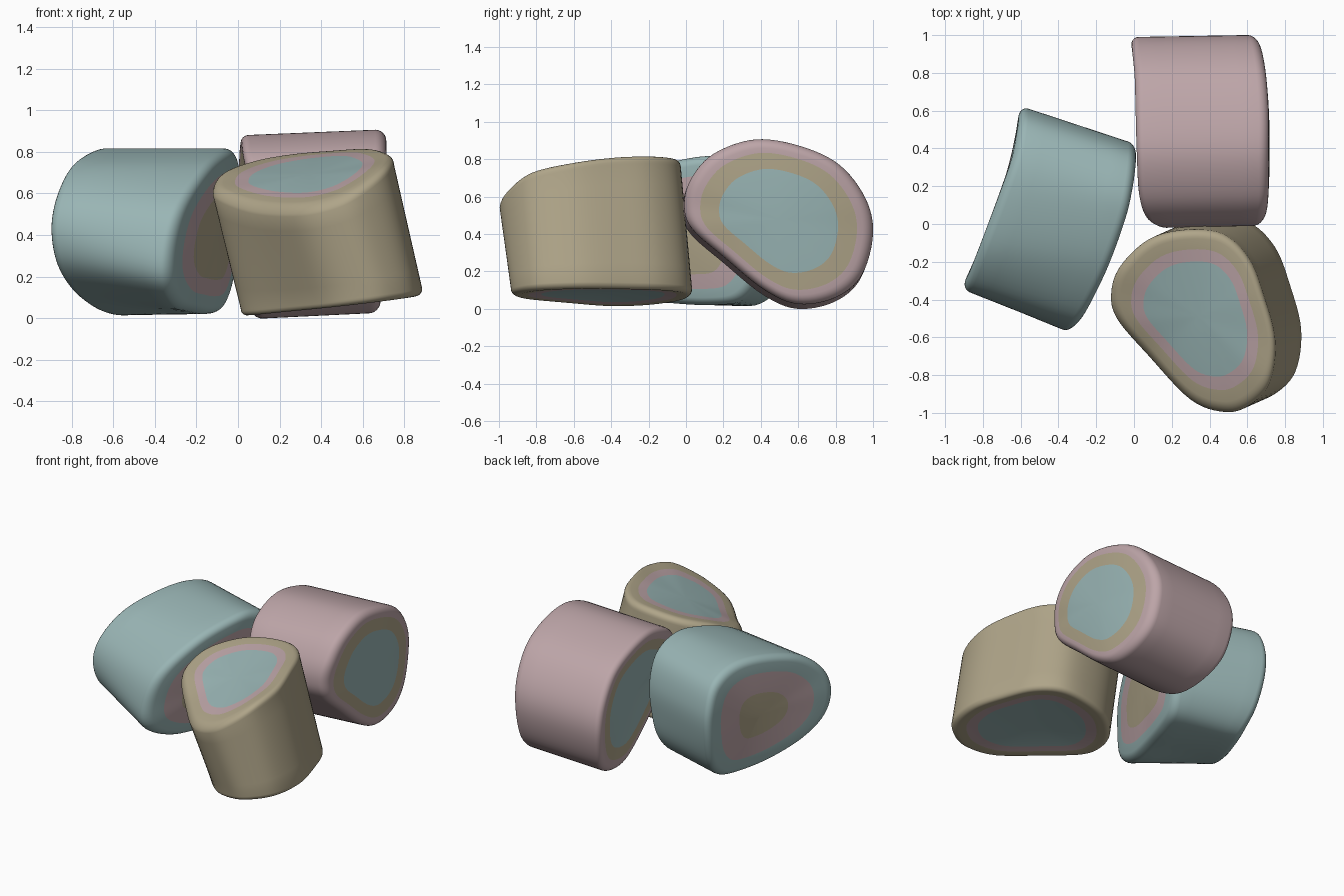
import bpy, bmesh, math
from mathutils import Vector

if "Cube" in bpy.data.objects:
    bpy.data.objects.remove(bpy.data.objects["Cube"])


def make_mat(name, rgb):
    m = bpy.data.materials.new(name)
    m.diffuse_color = (*rgb, 1)
    m.use_nodes = True
    m.node_tree.nodes["Principled BSDF"].inputs["Base Color"].default_value = m.diffuse_color
    return m


TEAL = make_mat("soft teal", (0.32, 0.462, 0.46))
PINK = make_mat("dusty pink", (0.507, 0.375, 0.39))
TAN = make_mat("warm tan", (0.43, 0.375, 0.25))


def smooth_loop(pts, steps=6):
    """Closed Catmull-Rom curve through the profile points."""
    p = [Vector(q) for q in pts]
    n, out = len(p), []
    for i in range(n):
        a, b, c, d = p[i - 1], p[i], p[(i + 1) % n], p[(i + 2) % n]
        for j in range(steps):
            t = j / steps
            out.append(0.5 * (2 * b + (c - a) * t + (2 * a - 5 * b + 4 * c - d) * t * t
                              + (3 * b - a - 3 * c + d) * t ** 3))
    return out


def fit_slopes(offsets):
    """Least-squares tilt of the lip."""
    xx = sum(o.x * o.x for o in offsets)
    yy = sum(o.y * o.y for o in offsets)
    xy = sum(o.x * o.y for o in offsets)
    xz = sum(o.x * o.z for o in offsets)
    yz = sum(o.y * o.z for o in offsets)
    det = xx * yy - xy * xy
    return (xz * yy - yz * xy) / det, (yz * xx - xz * xy) / det


def tilt(pts, h, su, sv, du=0, dv=0):
    """Shift a profile and put its lip on a sloping plane."""
    return [(p[0] + du, p[1] + dv, h + su * p[0] + sv * p[1]) for p in pts]


def lift(pts, heights):
    return [(p[0], p[1], h) for p, h in zip(pts, heights)]


def roll(name, frame, ends, mats):
    """Soft-edged roll. Each end: lip points (u, v, height), bulge, edge radius, ring limits."""
    axes = [Vector(a) for a in frame]
    bm = bmesh.new()
    lips = []
    for side, (pts, bulge, radius, limits) in zip((-1, 1), ends):
        prof = smooth_loop(pts)
        n = len(prof)
        mid = sum(prof, Vector((0, 0, 0))) / n
        su, sv = fit_slopes([q - mid for q in prof])
        # rounded lip, then concentric rings down to the middle
        rings = [(1 - radius / 0.45 * (1 - math.cos(a)), radius * (1 - math.sin(a)))
                 for a in (i * math.pi / 12 for i in range(7))]
        rings += [(k, 0) for k in sorted({*limits, 0.5, 0.25, 0.1}, reverse=True)]

        def place(q, k, drop):
            o = q - mid
            flat = su * o.x + sv * o.y
            p = mid + Vector((o.x * k, o.y * k, flat * k + (o.z - flat) * k * k))
            p.z += side * (bulge * (1 - k * k) - drop)
            return bm.verts.new(sum((a * c for a, c in zip(axes, p)), Vector((0, 0, 0))))

        loops = [[place(q, k, d) for q in prof] for k, d in rings]
        lips.append(loops[0])
        for r in range(len(loops) - 1):
            k = (rings[r][0] + rings[r + 1][0]) / 2
            colour = 0 if k > limits[0] else 1 if k > limits[1] else 2
            for i in range(n):
                j = (i + 1) % n
                f = bm.faces.new((loops[r][i], loops[r][j], loops[r + 1][j], loops[r + 1][i]))
                f.material_index = colour
        centre = place(mid, 0, 0)
        for i in range(n):
            f = bm.faces.new((loops[-1][i], loops[-1][(i + 1) % n], centre))
            f.material_index = 2
    # side wall, in several bands
    bands = 6
    grid = [lips[0]]
    for b in range(1, bands):
        grid.append([bm.verts.new(p.co.lerp(q.co, b / bands)) for p, q in zip(*lips)])
    grid.append(lips[1])
    for lo, hi in zip(grid, grid[1:]):
        for i in range(n):
            j = (i + 1) % n
            bm.faces.new((lo[i], lo[j], hi[j], hi[i]))
    bmesh.ops.recalc_face_normals(bm, faces=bm.faces)
    for f in bm.faces:
        f.smooth = True
    me = bpy.data.meshes.new(name)
    bm.to_mesh(me)
    bm.free()
    for m in mats:
        me.materials.append(m)
    ob = bpy.data.objects.new(name, me)
    bpy.context.collection.objects.link(ob)


# pink roll, lying along x
pink = [(-0.01, 0.56), (0.03, 0.70), (0.15, 0.83), (0.37, 0.905), (0.61, 0.87), (0.82, 0.77),
        (0.96, 0.59), (1.0, 0.40), (0.94, 0.18), (0.80, 0.06), (0.60, 0.025), (0.42, 0.10),
        (0.21, 0.27), (0.03, 0.43)]
pink_left = [(a - 0.01, b - 0.025) for a, b in pink]
roll("pink_roll", ((0, 1, 0), (0, 0, 1), (1, 0, 0)),
     [(lift(pink_left, (0.12, 0.05, 0.015, 0.005, 0, -0.005, -0.02, -0.025, 0.0, 0.04, 0.07,
                        0.09, 0.10, 0.12)), -0.03, 0.05, (0.84, 0.68)),
      (lift(pink, (0.68, 0.70, 0.71, 0.71, 0.71, 0.695, 0.67, 0.65, 0.655, 0.67, 0.68,
                   0.68, 0.68, 0.68)), 0.03, 0.05, (0.83, 0.63))], (PINK, TAN, TEAL))

# tan roll, standing, its top lip dipping at the front left
tan = [(-0.12, -0.36), (-0.07, -0.22), (0.08, -0.08), (0.27, -0.03), (0.47, -0.05),
       (0.61, -0.18), (0.69, -0.38), (0.75, -0.62), (0.72, -0.84), (0.61, -0.96),
       (0.48, -0.995), (0.30, -0.93), (0.08, -0.70), (-0.09, -0.50)]
roll("tan_roll", ((1, 0, 0), (0, 1, 0), (0, 0, 1)),
     [(tilt(tan, 0.03, 0.12, 0.02, 0.135, 0.06), -0.02, 0.035, (0.82, 0.68)),
      (lift(tan, (0.66, 0.72, 0.77, 0.80, 0.815, 0.825, 0.82, 0.79, 0.74, 0.65, 0.58, 0.54,
                  0.55, 0.61)), -0.01, 0.05, (0.77, 0.63))], (TAN, PINK, TEAL))

# teal roll, lying at an angle, its front tip lower at the right end
teal_left = [(-0.625, 0.44), (-0.56, 0.60), (-0.37, 0.74), (-0.08, 0.81), (0.15, 0.805),
             (0.32, 0.72), (0.39, 0.55), (0.385, 0.36), (0.33, 0.16), (0.22, 0.035),
             (0.07, 0.015), (-0.17, 0.05), (-0.42, 0.14), (-0.58, 0.27)]
teal_right = [(-0.645, 0.34), (-0.55, 0.55), (-0.28, 0.73), (0.02, 0.81), (0.20, 0.80),
              (0.34, 0.71), (0.40, 0.53), (0.39, 0.33), (0.35, 0.16), (0.25, 0.045),
              (0.08, 0.02), (-0.15, 0.03), (-0.42, 0.06), (-0.62, 0.17)]
roll("teal_roll", ((0.325, 0.945, 0), (0, 0, 1), (0.945, -0.325, 0)),
     [(lift(teal_left, (-0.755, -0.745, -0.735, -0.725, -0.725, -0.755, -0.775, -0.765, -0.725,
                        -0.68, -0.68, -0.70, -0.725, -0.745)), -0.01, 0.05, (0.73, 0.38)),
      (lift(teal_right, (-0.12, -0.09, -0.055, -0.05, -0.07, -0.10, -0.12, -0.13, -0.14, -0.15,
                         -0.15, -0.15, -0.14, -0.13)), 0.03, 0.05, (0.76, 0.54))],
     (TEAL, PINK, TAN))
